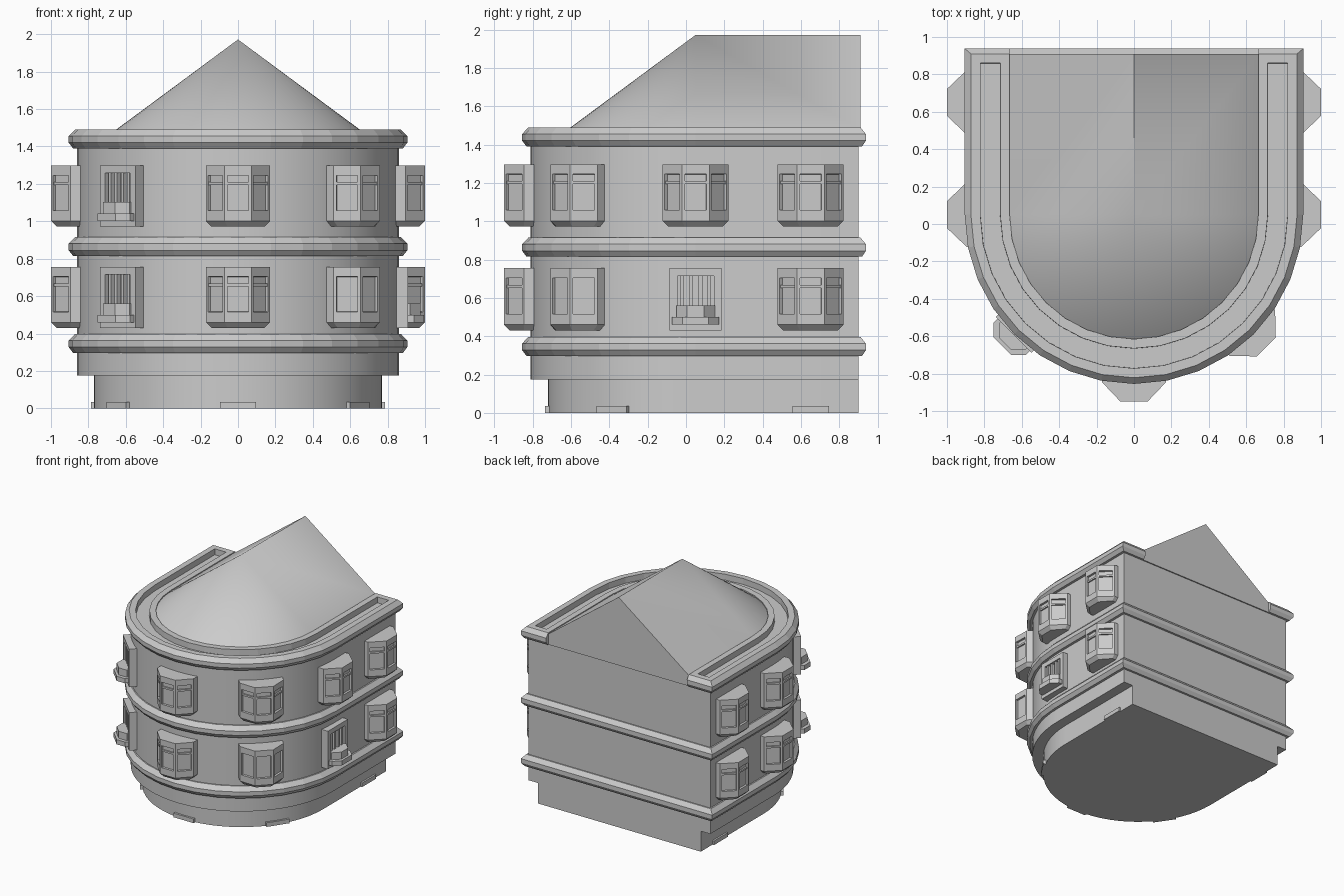
import bpy, bmesh
from math import sin, cos, pi, radians
from mathutils import Matrix

if "Cube" in bpy.data.objects:
    bpy.data.objects.remove(bpy.data.objects["Cube"])

CY = 0.05            # centre of the rounded front
R, BACK = 0.86, 0.90  # wall radius and back plane


def u_line(r, back, n=32):
    """U-shaped outline: flat back, straight sides, half-round front."""
    arc = [(r * cos(a), CY + r * sin(a)) for a in (-pi * i / n for i in range(n + 1))]
    return [(r, back)] + arc + [(-r, back)]


def horseshoe(ro, ri, back, n=32):
    return u_line(ro, back, n) + u_line(ri, back, n)[::-1]


def loft(bm, rings):
    """Skin a list of (outline, z) rings and cap both ends. Returns the top cap."""
    vs = [[bm.verts.new((x, y, z)) for x, y in line] for line, z in rings]
    n = len(vs[0])
    for a, b in zip(vs, vs[1:]):
        for i in range(n):
            j = (i + 1) % n
            bm.faces.new((a[i], a[j], b[j], b[i]))
    bm.faces.new(vs[0][::-1])
    return bm.faces.new(vs[-1])


def block(bm, x0, x1, y0, y1, z0, z1):
    loft(bm, [([(x0, y0), (x1, y0), (x1, y1), (x0, y1)], z) for z in (z0, z1)])


def finish(bm, name, smooth=False, mat=None):
    bmesh.ops.recalc_face_normals(bm, faces=bm.faces)
    me = bpy.data.meshes.new(name)
    bm.to_mesh(me)
    bm.free()
    if smooth:
        me.shade_smooth()
        me.set_sharp_from_angle(angle=radians(28))
    ob = bpy.data.objects.new(name, me)
    bpy.context.collection.objects.link(ob)
    if mat:
        ob.matrix_world = mat
    return ob


def on_wall(angle, z, r=R, y=None):
    """Frame on the wall: local -y points outward."""
    a = radians(angle)
    py = CY - r * cos(a) if y is None else y
    return Matrix.Translation((r * sin(a), py, z)) @ Matrix.Rotation(a, 4, 'Z')


# plinth and walls
bm = bmesh.new()
loft(bm, [(u_line(r, BACK), z) for r, z in
          ((0.77, 0), (0.77, 0.175), (R, 0.175), (R, 1.42))])
finish(bm, "walls", True)

# string courses around each floor
PROFILE = [(-0.02, 0), (0.022, 0), (0.045, 0.03), (0.045, 0.065), (0.012, 0.1)]
for name, z0 in (("lower_course", 0.297), ("middle_course", 0.815)):
    bm = bmesh.new()
    rings = PROFILE + [(-0.02, 0.1)]
    loft(bm, [(u_line(R + o, BACK + o * 0.85, 16), z0 + z) for o, z in rings])
    finish(bm, name)

# top cornice: open at the gable, with a gutter sunk in its top
bm = bmesh.new()
top = loft(bm, [(horseshoe(R + o, 0.665, BACK + o * 0.85, 16), 1.39 + z) for o, z in PROFILE])
bmesh.ops.recalc_face_normals(bm, faces=bm.faces)
bmesh.ops.inset_region(bm, faces=[top], thickness=0.05, depth=0, use_even_offset=True)
bmesh.ops.inset_region(bm, faces=[top], thickness=0.001, depth=-0.05, use_even_offset=True)
finish(bm, "top_cornice")

# roof: gable at the back, half cone at the front
bm = bmesh.new()
loft(bm, [(u_line(0.668, 0.91), 1.39), (u_line(0.668, 0.91), 1.478), (u_line(0, 0.91), 1.972)])
bmesh.ops.remove_doubles(bm, verts=bm.verts, dist=0.0005)
finish(bm, "roof", True)


def bay_line(o=0.0):
    s, f, d = 0.172 - o, 0.072 - o * 0.5, 0.14 - o
    return [(-s, 0.05), (-s, -0.035), (-f, -d), (f, -d), (s, -0.035), (s, 0.05)]


def bay_window(mat, rail=True):
    bm = bmesh.new()
    loft(bm, [(bay_line(0.03), 0), (bay_line(), 0.03), (bay_line(), 0.07),
              (bay_line(), 0.29), (bay_line(), 0.325)])
    bmesh.ops.recalc_face_normals(bm, faces=bm.faces)
    panes = [f for f in bm.faces if f.normal.y < -0.3
             and abs(f.calc_center_median().z - 0.18) < 0.01]
    bmesh.ops.inset_individual(bm, faces=panes, thickness=0.016, depth=0, use_even_offset=True)
    bmesh.ops.inset_individual(bm, faces=panes, thickness=0.001, depth=-0.018,
                               use_even_offset=True)
    if rail:
        loft(bm, [(bay_line(0.006), z) for z in (0.222, 0.237)])
    finish(bm, "bay_window", mat=mat)


def balcony_window(mat):
    bm = bmesh.new()
    # surround
    for s in (-1, 1):
        x0, x1 = sorted((s * 0.095, s * 0.135))
        block(bm, x0, x1, -0.05, 0.05, 0, 0.325)
    block(bm, -0.095, 0.095, -0.05, 0.05, 0.285, 0.325)
    block(bm, -0.095, 0.095, -0.05, 0.05, 0, 0.03)
    block(bm, -0.095, 0.095, -0.012, 0.05, 0.03, 0.285)
    # mullions
    for x in (-0.07, -0.025, 0.025, 0.07):
        block(bm, x - 0.01, x + 0.01, -0.04, 0.03, 0.03, 0.285)
    # balcony slab and parapet
    for w, d, z0, z1 in ((0.122, 0.135, 0.03, 0.07), (0.1, 0.115, 0.07, 0.13)):
        line = [(-w, 0.03), (-w, -d + 0.055), (-w + 0.055, -d),
                (w - 0.055, -d), (w, -d + 0.055), (w, 0.03)]
        loft(bm, [(line, z0), (line, z1)])
    finish(bm, "balcony_window", mat=mat)


# windows on both floors
for z in (0.43, 0.972):
    lower = z < 0.5
    bay_window(on_wall(0, z))
    bay_window(on_wall(45, z), rail=not lower)
    balcony_window(on_wall(-45, z))
    for a in (-90, 90):
        bay_window(on_wall(a, z, y=0.65))
    bay_window(on_wall(-90, z))
    (balcony_window if lower else bay_window)(on_wall(90, z))

# small feet around the plinth
for a, y in ((0, None), (56, None), (-56, None), (90, 0.65), (-90, 0.65)):
    bm = bmesh.new()
    block(bm, -0.095, 0.095, -0.015, 0.03, 0, 0.035)
    finish(bm, "plinth_tab", mat=on_wall(a, 0, 0.77, y))
